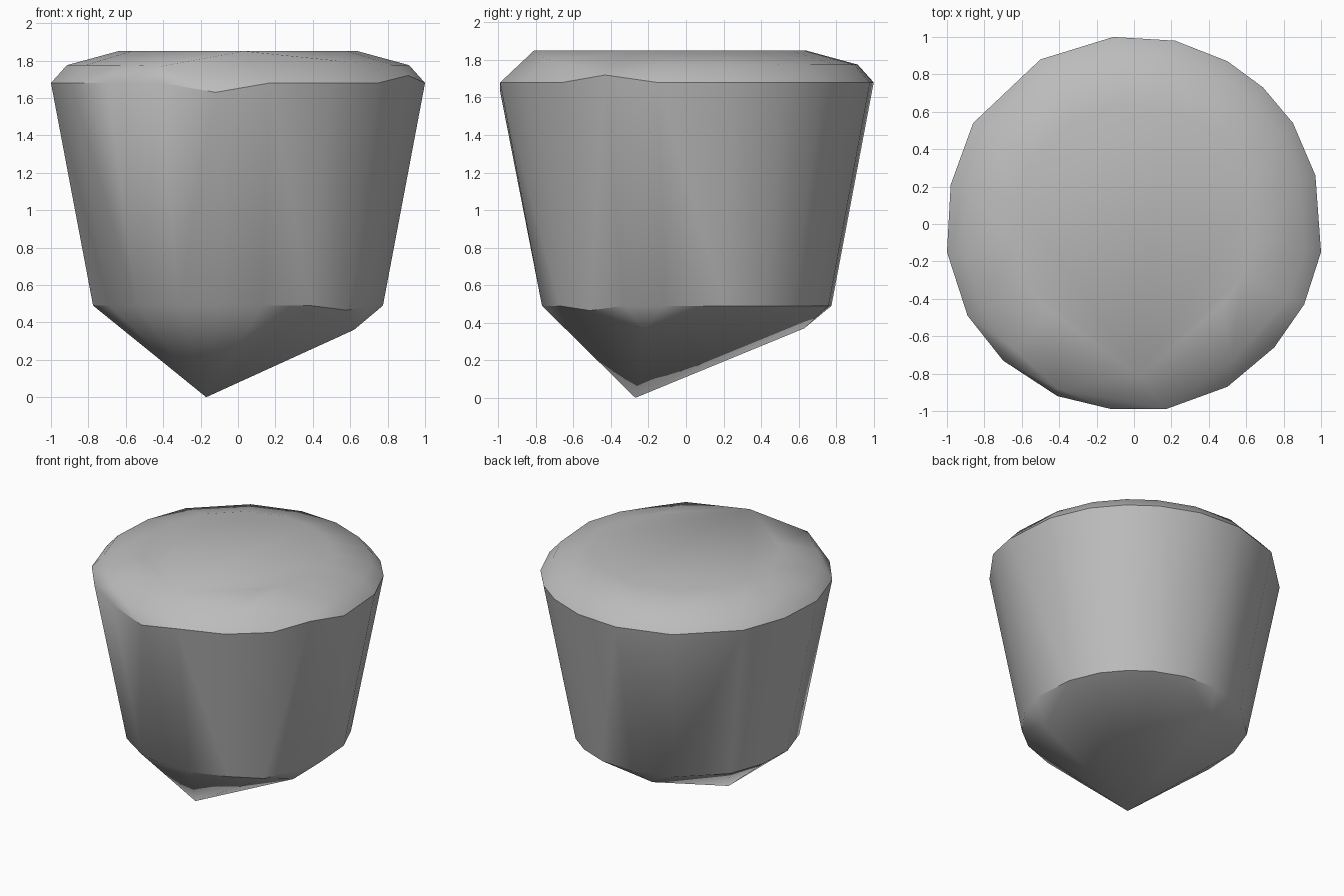
import bpy
import bmesh
from mathutils import Vector

cube = bpy.data.objects.get("Cube")
if cube:
    bpy.data.objects.remove(cube, do_unlink=True)

# Uneven outline of the widest rim, going clockwise from the back
RIM = [(-.11, 1), (.22, .98), (.5, .87), (.69, .73), (.85, .54), (.97, .26),
       (1, -.15), (.91, -.43), (.75, -.66), (.5, -.87), (.17, -.99),
       (-.12, -.99), (-.41, -.92), (-.7, -.73), (-.89, -.49), (-1, -.15),
       (-.98, .21), (-.86, .54), (-.5, .88)]
RIM_DIPS = {7: 1.72, 11: 1.63}


def ring(scale, z):
    """Scaled copy of the outline at one height."""
    return [Vector((x * scale, y * scale, z)) for x, y in RIM]


# Tapered wall: wide rim above, narrow rim below
upper = ring(1, 1.68)
for index, height in RIM_DIPS.items():
    upper[index].z = height
lower = ring(.775, .49)
lower[8].z = .465

# Rounded shoulder and flat top, with the front edge chipped away
shoulder = [p for p in ring(.915, 1.775) if p.y > -.7]
plateau = ring(.64, 1.85)
chipped_edge = [Vector(p) for p in
                ((-.41, -.88, 1.77), (.03, -.81, 1.85), (.52, -.74, 1.8))]

# Off-centre point below, with two blunt corners
tip = [Vector(p) for p in
       ((-.17, -.27, 0), (.62, -.22, .36), (-.16, .63, .37))]

# Wrap the profile points in one faceted skin
bm = bmesh.new()
for point in upper + lower + shoulder + plateau + chipped_edge + tip:
    bm.verts.new(point)
bmesh.ops.convex_hull(bm, input=bm.verts[:])
bmesh.ops.delete(bm, geom=[v for v in bm.verts if not v.link_faces],
                 context='VERTS')
bmesh.ops.dissolve_limit(bm, angle_limit=.01, verts=bm.verts[:],
                         edges=bm.edges[:])
bmesh.ops.recalc_face_normals(bm, faces=bm.faces[:])
mesh = bpy.data.meshes.new("pointed_stone")
bm.to_mesh(mesh)
bm.free()
stone = bpy.data.objects.new("pointed_stone", mesh)
bpy.context.collection.objects.link(stone)

# Plain grey stone
grey = bpy.data.materials.new("stone_grey")
grey.use_nodes = True
colour = (.5, .5, .5, 1)
grey.diffuse_color = colour
grey.node_tree.nodes["Principled BSDF"].inputs["Base Color"].default_value = colour
mesh.materials.append(grey)

# Smooth wall with crisp rims
bpy.ops.object.select_all(action='DESELECT')
stone.select_set(True)
bpy.context.view_layer.objects.active = stone
bpy.ops.object.shade_smooth_by_angle(angle=.6)
